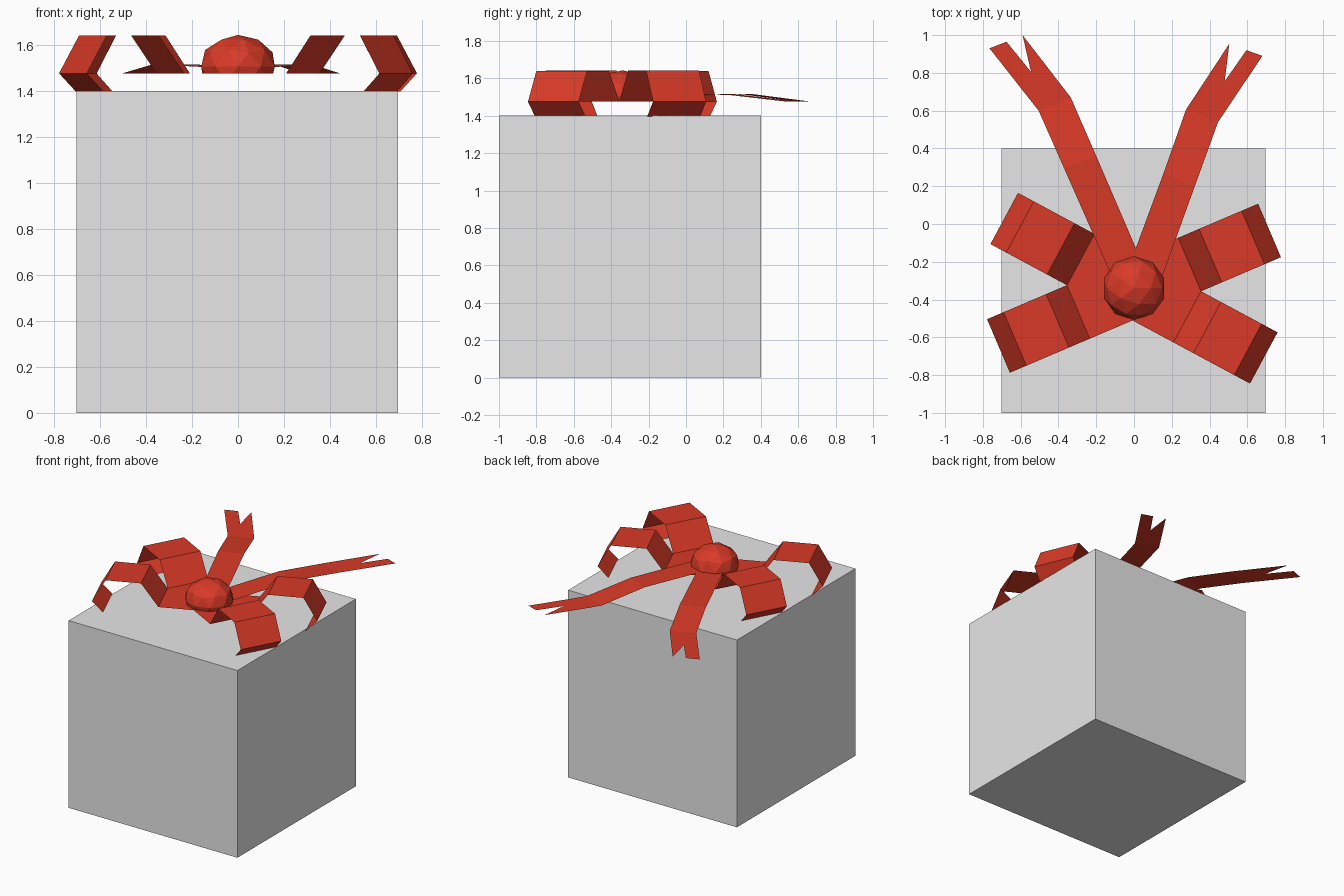
import bpy, bmesh
from mathutils import Vector, Matrix

if "Cube" in bpy.data.objects:
    bpy.data.objects.remove(bpy.data.objects["Cube"])


def material(name, rgb):
    mat = bpy.data.materials.new(name)
    mat.use_nodes = True
    mat.diffuse_color = (*rgb, 1)
    mat.node_tree.nodes["Principled BSDF"].inputs["Base Color"].default_value = (*rgb, 1)
    return mat


GREY = material("box grey", (0.8, 0.8, 0.8))
RED = material("ribbon red", (0.7, 0.042, 0.02))
KNOT = Vector((0, -0.34, 0))
FLAT, TOP = 1.475, 1.64


def add_object(name, bm, mat):
    mesh = bpy.data.meshes.new(name)
    bm.to_mesh(mesh)
    bm.free()
    mesh.materials.append(mat)
    obj = bpy.data.objects.new(name, mesh)
    bpy.context.collection.objects.link(obj)
    return obj


def ribbon(bm, rows):
    """Join pairs of (right, left) edge points into a strip facing up."""
    pairs = [[bm.verts.new(p) for p in row] for row in rows]
    for (a, b), (c, d) in zip(pairs, pairs[1:]):
        bm.faces.new((a, c, d, b))
    return pairs


# Gift box
bm = bmesh.new()
bmesh.ops.create_cube(bm, size=1, matrix=Matrix.Translation((-0.003, -0.3, 0.7))
                      @ Matrix.Diagonal((1.396, 1.4, 1.4, 1)))
add_object("gift_box", bm, GREY)

# Bow strips: flat through the knot, a raised loop and curled end on each side
half = [(0.32, FLAT), (0.44, TOP), (0.685, TOP), (0.78, FLAT), (0.70, 1.395)]
profile = [(-d, z) for d, z in reversed(half)] + half
for name, direction, lift in (("bow_strip_a", (0.88, -0.473, 0), 0),
                              ("bow_strip_b", (0.92, 0.392, 0), 0.001)):
    along = Vector(direction).normalized()
    side = Vector((-along.y, along.x, 0)) * 0.154
    rows = []
    for d, z in profile:
        mid = KNOT + along * d + Vector((0, 0, z + lift))
        rows.append((mid - side, mid + side))
    bm = bmesh.new()
    ribbon(bm, rows)
    add_object(name, bm, RED)

# Ribbon tails: right and left edge points at each fold, then the forked tip
heights = (1.5, 1.515, FLAT)
tails = {
    "right_tail": (((0.08, -0.29), (-0.09, -0.34)),
                   ((-0.20, 0.36), (-0.37, 0.295)),
                   ((-0.335, 0.67), (-0.505, 0.60)),
                   ((-0.59, 1.0), (-0.545, 0.805), (-0.675, 0.965), (-0.765, 0.93))),
    "left_tail": (((0.12, -0.36), (-0.065, -0.33)),
                  ((0.32, 0.195), (0.155, 0.265)),
                  ((0.445, 0.54), (0.275, 0.605)),
                  ((0.68, 0.89), (0.595, 0.92), (0.48, 0.755), (0.505, 0.955))),
}
for name, (*folds, fork) in tails.items():
    bm = bmesh.new()
    pairs = ribbon(bm, [[(x, y, z) for x, y in row] for row, z in zip(folds, heights)])
    tip = [bm.verts.new((x, y, FLAT)) for x, y in fork]
    bm.faces.new((pairs[-1][0], *tip, pairs[-1][1]))
    add_object(name, bm, RED)

# Faceted knot with a flat base
bm = bmesh.new()
bmesh.ops.create_icosphere(bm, subdivisions=2, radius=1,
                           matrix=Matrix.Translation(KNOT + Vector((0, 0, 1.505)))
                           @ Matrix.Diagonal((0.168, 0.168, 0.138, 1)))
cut = bmesh.ops.bisect_plane(bm, geom=bm.verts[:] + bm.edges[:] + bm.faces[:],
                             plane_co=(0, 0, FLAT), plane_no=(0, 0, 1), clear_inner=True)
rim = [e for e in cut["geom_cut"] if isinstance(e, bmesh.types.BMEdge)]
bmesh.ops.contextual_create(bm, geom=rim)
bmesh.ops.recalc_face_normals(bm, faces=bm.faces[:])
add_object("bow_knot", bm, RED)
